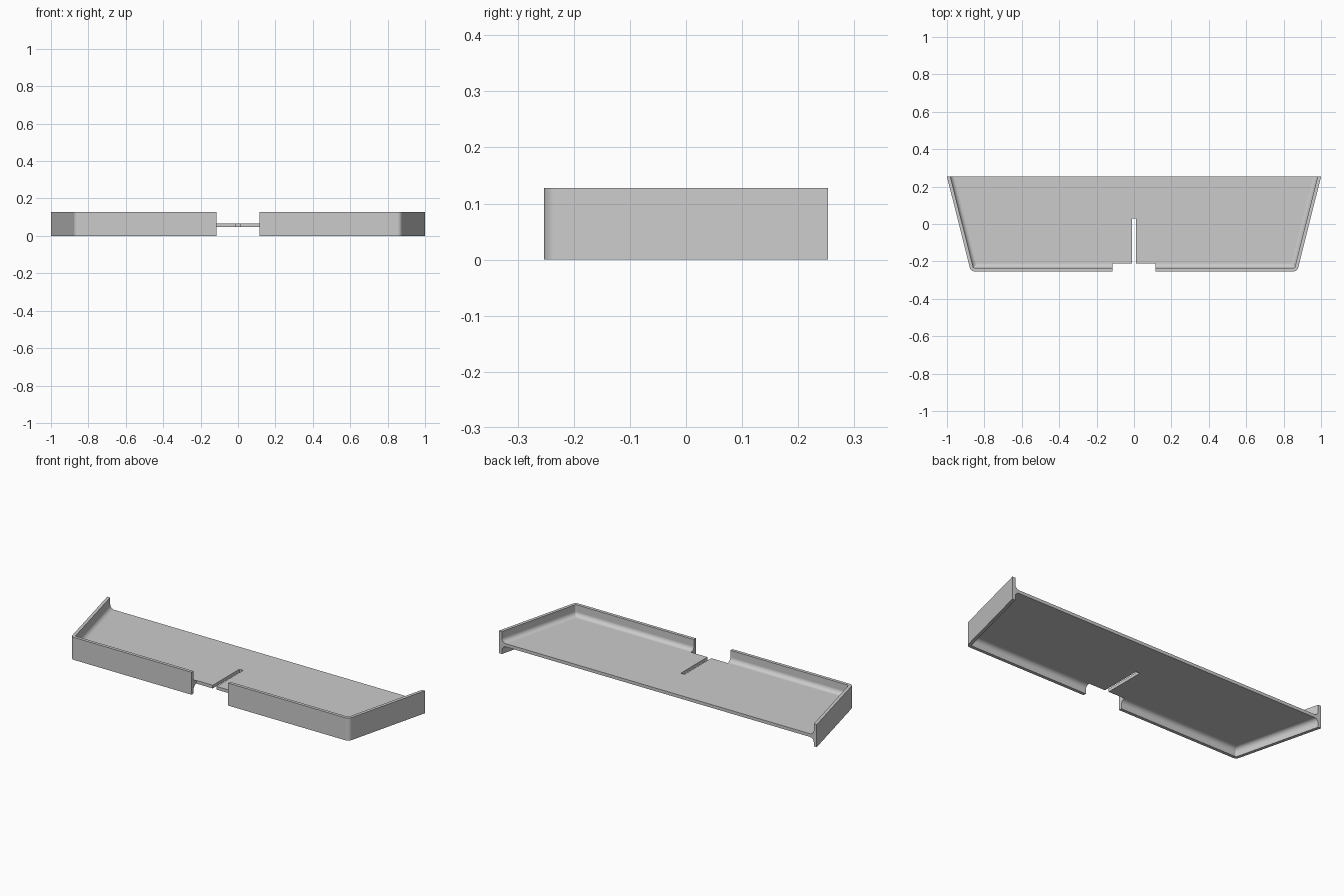
import bpy, bmesh
from math import cos, sin, atan, pi, sqrt

cube = bpy.data.objects.get("Cube")
if cube:
    bpy.data.objects.remove(cube, do_unlink=True)

HALF_DEPTH = 0.253
HEIGHT = 0.128
WALL = 0.018        # lip thickness
FILLET = 0.025      # radius where lip meets web
WEB_LOW, WEB_HIGH = 0.047, 0.065
NOTCH, SLOT, SLOT_END = 0.115, 0.012, 0.03
CORNER = 0.026      # outer corner radius
SLOPE = 0.127 / (2 * HALF_DEPTH)
STRETCH = sqrt(1 + SLOPE ** 2)


def side_x(y, inset):
    """x of the slanted side, moved inwards by inset."""
    return 1 - inset * STRETCH - SLOPE * (HALF_DEPTH - y)


def plan_path(inset, steps=8):
    """Plan line from the back edge, round the corner, to the notch."""
    r = max(CORNER - inset, 0.004)
    cy = -HALF_DEPTH + inset + r
    cx = side_x(cy, inset + r)
    start, end = -atan(SLOPE), -pi / 2
    arc = []
    for i in range(steps + 1):
        a = start + (end - start) * i / steps
        arc.append((cx + r * cos(a), cy + r * sin(a)))
    return [(side_x(HALF_DEPTH, inset), HALF_DEPTH), *arc,
            (NOTCH, -HALF_DEPTH + inset)]


def fillet(web_z, sign, steps=8):
    """Cross-section arc from lip to web, as (inset, z)."""
    return [(WALL + FILLET * (1 - cos(t)), web_z + sign * FILLET * (1 - sin(t)))
            for t in (pi / 2 * i / steps for i in range(steps + 1))]


# Lip cross-section, from web underside round the outside to web top
section = (fillet(WEB_LOW, -1)[::-1] + [(WALL, 0), (0, 0), (0, HEIGHT), (WALL, HEIGHT)]
           + fillet(WEB_HIGH, 1))

bm = bmesh.new()
rows = [[bm.verts.new((x, y, z)) for x, y in plan_path(inset)] for inset, z in section]

# Lip surface and its two end caps
for a, b in zip(rows, rows[1:]):
    for i in range(len(a) - 1):
        bm.faces.new((a[i], a[i + 1], b[i + 1], b[i]))
for end in (0, -1):
    bm.faces.new([row[end] for row in rows])

# Flat web with half of the slot
notch_y = -HALF_DEPTH + WALL + FILLET
slot = [(SLOT, notch_y), (SLOT, SLOT_END), (0, SLOT_END), (0, HALF_DEPTH)]
low = [bm.verts.new((x, y, WEB_LOW)) for x, y in slot]
high = [bm.verts.new((x, y, WEB_HIGH)) for x, y in slot]
bm.faces.new(rows[0] + low)
bm.faces.new(rows[-1] + high)

# Web edges at notch, slot and back; the centre line stays open for mirroring
edge_low = [rows[0][-1]] + low
edge_high = [rows[-1][-1]] + high
for i in range(3):
    bm.faces.new((edge_low[i], edge_low[i + 1], edge_high[i + 1], edge_high[i]))
bm.faces.new((low[-1], rows[0][0], rows[-1][0], high[-1]))

bmesh.ops.recalc_face_normals(bm, faces=bm.faces)
mesh = bpy.data.meshes.new("flanged_tray")
bm.to_mesh(mesh)
bm.free()
tray = bpy.data.objects.new("flanged_tray", mesh)
bpy.context.collection.objects.link(tray)

# Grey metal
grey = bpy.data.materials.new("grey")
grey.use_nodes = True
colour = (0.6, 0.6, 0.6, 1)
grey.diffuse_color = colour
grey.node_tree.nodes["Principled BSDF"].inputs["Base Color"].default_value = colour
mesh.materials.append(grey)

# Smooth fillets with flat web and walls, then the other half
bpy.context.view_layer.objects.active = tray
tray.select_set(True)
bpy.ops.object.shade_smooth_by_angle(angle=pi / 6)
mirror = tray.modifiers.new("other_half", 'MIRROR')
mirror.use_clip = True
mirror.merge_threshold = 0.0005
weighted = tray.modifiers.new("flat_web_shading", 'WEIGHTED_NORMAL')
weighted.keep_sharp = True
